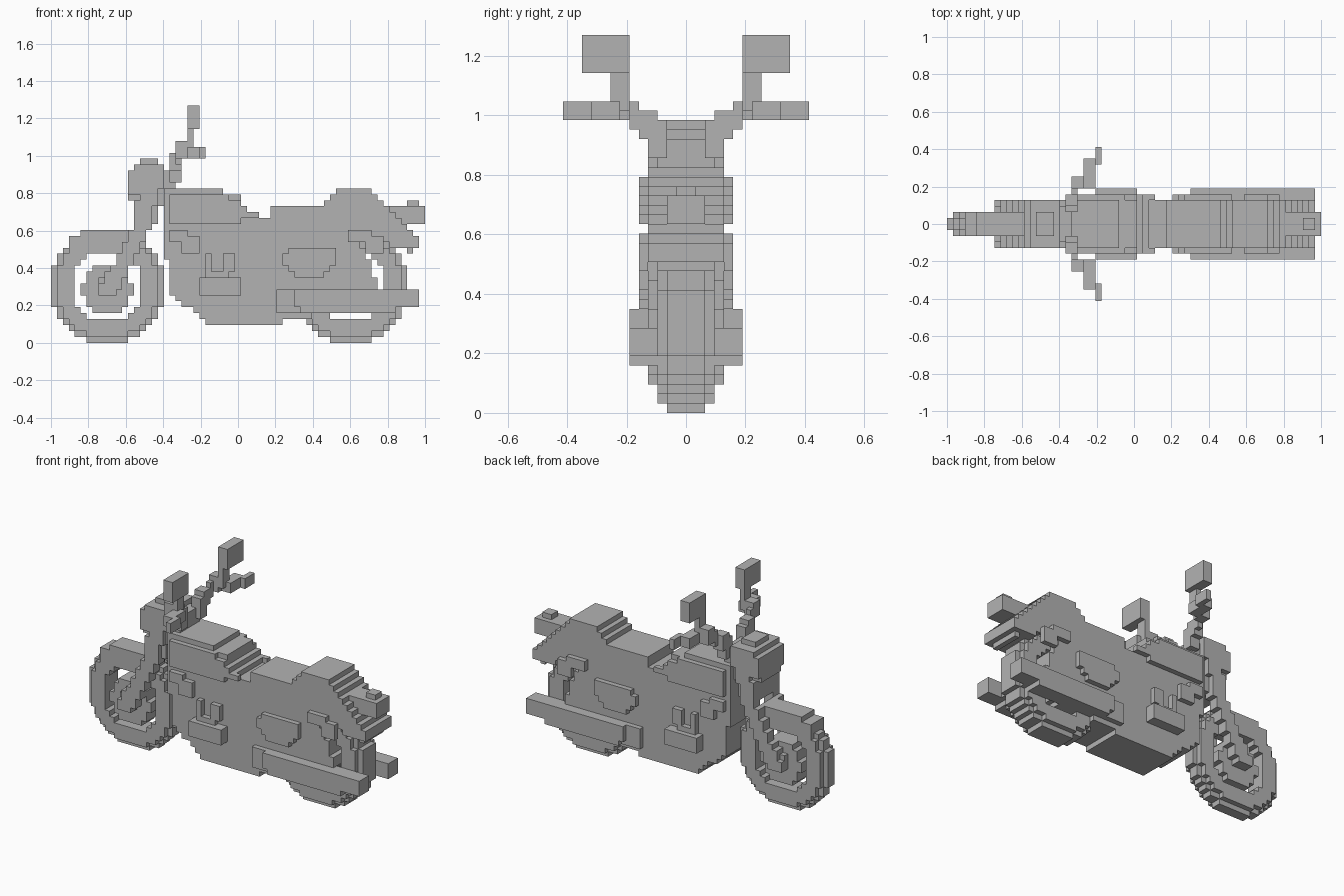
import bpy, bmesh, math

cube = bpy.data.objects.get("Cube")
if cube:
    bpy.data.objects.remove(cube, do_unlink=True)

# One voxel: the bike is 63 voxels long
V = 2 / 63

grey = bpy.data.materials.new("plain grey")
grey.use_nodes = True
grey.diffuse_color = (0.45, 0.45, 0.45, 1)
grey.node_tree.nodes["Principled BSDF"].inputs["Base Color"].default_value = grey.diffuse_color


def rect(x0, x1, z0, z1):
    """Voxel cells of a rectangle in the side profile."""
    return {(x, z) for x in range(x0, x1) for z in range(z0, z1)}


def disc(cx, cz, r, hole=0):
    """Voxel cells of a disc or ring in the side profile."""
    return {(x, z) for x, z in rect(0, 64, 0, 40)
            if hole <= math.hypot(x + .5 - cx, z + .5 - cz) < r}


def poly(points):
    """Voxel cells whose centres lie inside a side profile polygon."""
    def inside(x, z):
        hit = False
        for (ax, az), (bx, bz) in zip(points, points[1:] + points[:1]):
            if (az > z) != (bz > z) and x < ax + (z - az) * (bx - ax) / (bz - az):
                hit = not hit
        return hit
    return {(x, z) for x, z in rect(0, 64, 0, 40) if inside(x + .5, z + .5)}


def part(name, cells, y0, y1, mirror=False):
    """Extrude profile cells from y0 to y1, keeping only outer faces."""
    bm = bmesh.new()
    cache = {}

    def vert(*p):
        if p not in cache:
            cache[p] = bm.verts.new(((p[0]) * V - 1, p[1] * V, p[2] * V))
        return cache[p]

    for x, z in cells:
        corners = [(x, z), (x + 1, z), (x + 1, z + 1), (x, z + 1)]
        bm.faces.new([vert(a, y0, c) for a, c in corners])
        bm.faces.new([vert(a, y1, c) for a, c in reversed(corners)])
        sides = [(x, z - 1), (x + 1, z), (x, z + 1), (x - 1, z)]
        for i, neighbour in enumerate(sides):
            if neighbour not in cells:
                (a, c), (b, d) = corners[i], corners[(i + 1) % 4]
                bm.faces.new([vert(a, y0, c), vert(a, y1, c), vert(b, y1, d), vert(b, y0, d)])
    bmesh.ops.recalc_face_normals(bm, faces=bm.faces[:])
    bmesh.ops.dissolve_limit(bm, angle_limit=0.01, verts=bm.verts[:], edges=bm.edges[:])
    mesh = bpy.data.meshes.new(name)
    bm.to_mesh(mesh)
    bm.free()
    mesh.materials.append(grey)
    obj = bpy.data.objects.new(name, mesh)
    bpy.context.collection.objects.link(obj)
    if mirror:
        mod = obj.modifiers.new("both sides", 'MIRROR')
        mod.use_axis = (False, True, False)
        mod.use_mirror_merge = False


def centred(name, cells, half):
    part(name, cells, -half, half)


def paired(name, cells, inner, outer):
    part(name, cells, inner, outer, mirror=True)


# Wheels: a narrow tread ring with a wider tyre wall inside it
for label, cx, half in (("front", 9.5, 1), ("rear", 50.5, 2)):
    centred(label + "_tread", disc(cx, 9.5, 9.6, 8), half)
    centred(label + "_tyre", disc(cx, 9.5, 8.7, 6), half + 1)
centred("front_hub", disc(9.5, 9, 4.2, 1.5), 2)
centred("front_axle", rect(8, 11, 8, 11), 3)
centred("front_fender", rect(5, 14, 17, 19) | rect(3, 6, 16, 18), 2)

# Fork and headlight
paired("fork_leg", poly([(7.5, 8), (13, 18), (14, 20), (14.6, 25),
                         (18, 25), (17, 20), (16, 18), (12, 10), (11, 8)]), 2, 4)
centred("fork_clamp", rect(14, 18, 20, 25), 3)
centred("headlight_body", rect(13, 18, 25, 29) | rect(14, 19, 26, 30), 4)
centred("headlight_rim", rect(13, 18, 24, 29) | rect(14, 19, 25, 30), 3)
centred("headlight_top", rect(15, 18, 24, 31), 2)
centred("steering_neck", rect(17, 20, 23, 28) | rect(19, 21, 25, 29), 3)

# Handlebars and mirrors
paired("handlebar_root", rect(20, 22, 27, 31), 2, 4)
paired("handlebar_riser", rect(20, 22, 29, 32), 3, 5)
paired("handlebar_bend", rect(21, 22, 30, 33), 5, 6)
paired("handlebar_arm", rect(21, 23, 31, 34), 6, 8)
paired("handlebar_mid", rect(23, 25, 31, 33), 7, 11)
paired("handlebar_grip", rect(25, 26, 31, 33), 10, 13)
paired("mirror_stalk", rect(23, 24, 32, 36), 6, 8)
paired("mirror", rect(23, 25, 36, 40), 6, 11)

# Main body: tank, engine, seat and tail hump in one profile
centred("body", poly([
    (19, 14), (19, 26), (29, 26), (29, 25), (32, 25), (32, 24), (35, 21), (37, 21),
    (37, 23), (45, 23), (49, 26), (54, 26), (57, 23), (57, 18), (51, 18), (53, 16),
    (54, 13), (55, 9), (50, 5), (45, 5), (43, 4), (39, 4), (39, 3), (27, 3),
    (23, 6), (20, 9), (20, 14)]), 4)
paired("tank_side", poly([(20, 20), (20, 25), (29, 25), (36, 21), (34, 21), (31, 20)]), 4, 5)

# Engine details on both sides
paired("engine_cover", rect(25, 32, 8, 11), 4, 6)
paired("engine_cylinders", rect(26, 27, 11, 15) | rect(27, 30, 11, 12)
       | rect(29, 31, 12, 15), 4, 5)
paired("horn", rect(20, 23, 17, 19) | rect(22, 25, 15, 18), 4, 5)
paired("side_panel", poly([(39, 14), (41, 16), (48, 16), (48, 13), (46, 11), (42, 11)]), 4, 5)
paired("rear_strut", rect(50, 54, 17, 19) | rect(53, 56, 15, 18), 4, 5)

# Exhausts
paired("exhaust_pipe", rect(38, 42, 5, 9), 4, 5)
paired("exhaust_muffler", rect(41, 62, 6, 9), 3, 6)
paired("exhaust_belly", rect(42, 58, 5, 6), 3, 6)

# Rear fender and tail light
centred("rear_fender", poly([(53, 18), (53, 23), (57, 23), (59, 20), (62, 18),
                             (62, 16), (58, 16), (56, 18)]), 4)
centred("fender_tip", rect(60, 61, 15, 19) | rect(59, 62, 16, 17), 3)
centred("tail_light_arm", rect(56, 60, 21, 23), 2)
centred("tail_light", rect(59, 63, 20, 23), 2)
centred("tail_light_cap", rect(60, 62, 23, 24), 1)
